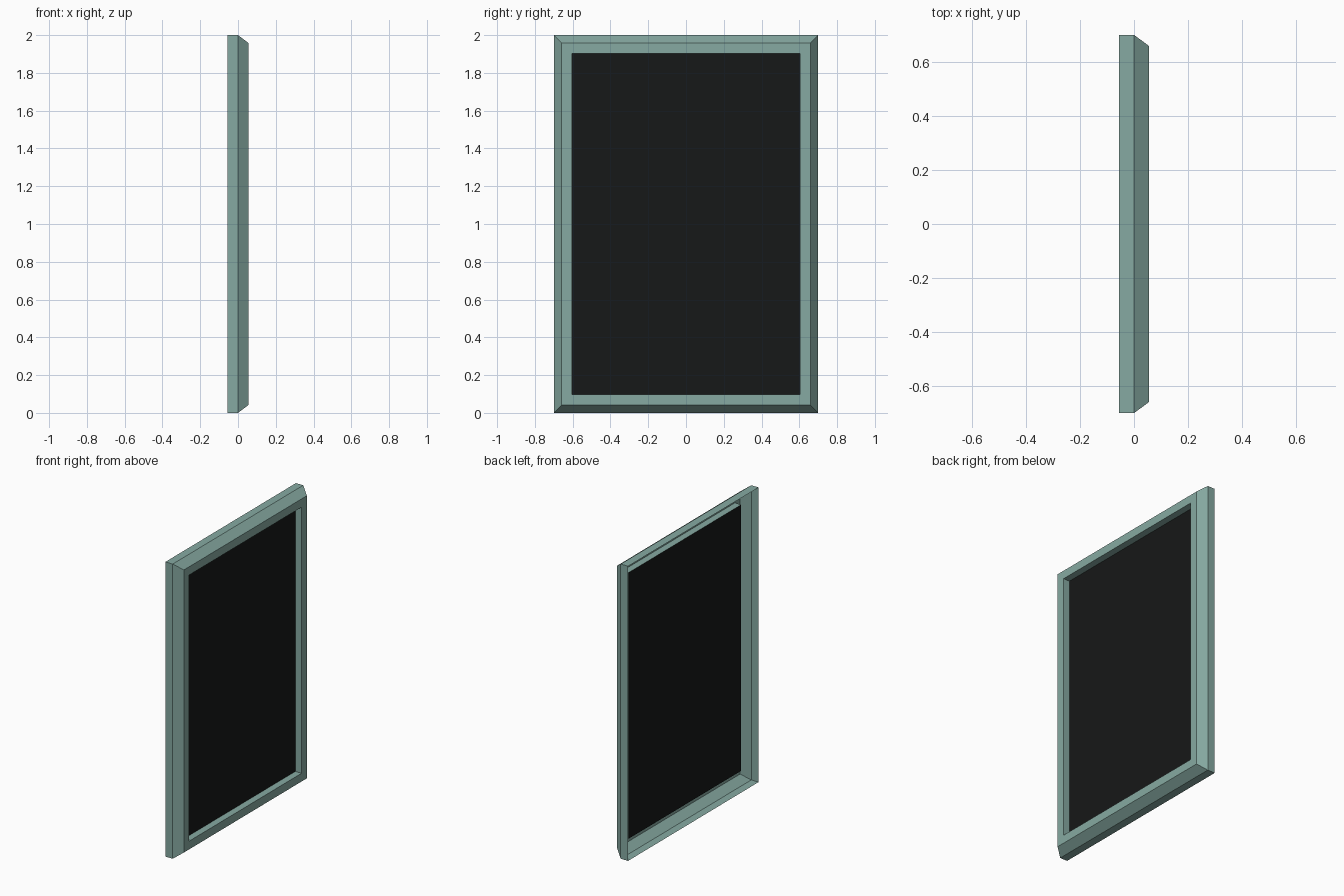
import bpy, bmesh

if "Cube" in bpy.data.objects:
    bpy.data.objects.remove(bpy.data.objects["Cube"])

HALF_W, HEIGHT = 0.70, 2.0


def material(name, color):
    m = bpy.data.materials.new(name)
    m.diffuse_color = (*color, 1)
    m.use_nodes = True
    m.node_tree.nodes["Principled BSDF"].inputs["Base Color"].default_value = m.diffuse_color
    return m


def ring(bm, x, inset):
    """Rectangle of four verts, moved in from the outer edge by inset."""
    w, lo, hi = HALF_W - inset, inset, HEIGHT - inset
    return [bm.verts.new((x, y, z)) for y, z in ((-w, lo), (w, lo), (w, hi), (-w, hi))]


def finish(bm, name, mat):
    me = bpy.data.meshes.new(name)
    bm.to_mesh(me)
    bm.free()
    me.materials.append(mat)
    ob = bpy.data.objects.new(name, me)
    bpy.context.collection.objects.link(ob)
    return ob


# Frame: open-backed shell, profile as (x, inset) from rear edge to pane rebate
profile = [(-0.055, 0), (0, 0), (0.055, 0.041), (0.055, 0.097), (0.008, 0.097)]
bm = bmesh.new()
rings = [ring(bm, x, d) for x, d in profile]
for a, b in zip(rings, rings[1:]):
    for i in range(4):
        j = (i + 1) % 4
        bm.faces.new((a[i], a[j], b[j], b[i]))
finish(bm, "window_frame", material("frame_green", (0.24, 0.40, 0.36)))

# Dark pane closing the rebate
bm = bmesh.new()
bm.faces.new(ring(bm, 0.008, 0.097))
finish(bm, "window_pane", material("pane_black", (0.008, 0.009, 0.009)))
